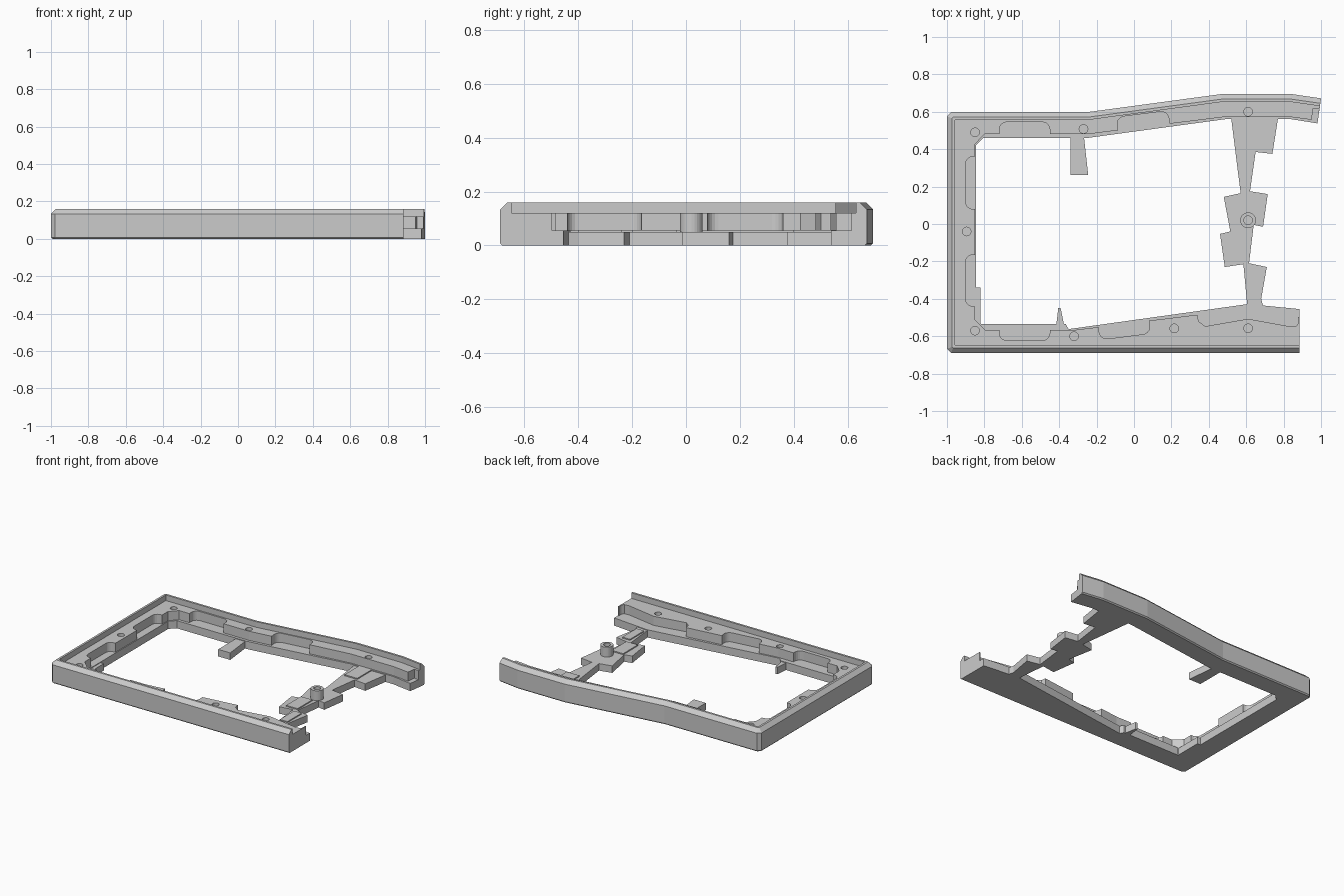
import bpy, bmesh, math
from mathutils import Vector

if "Cube" in bpy.data.objects:
    bpy.data.objects.remove(bpy.data.objects["Cube"])

grey = bpy.data.materials.new("grey plastic")
grey.diffuse_color = (0.6, 0.6, 0.6, 1)
grey.use_nodes = True
grey.node_tree.nodes["Principled BSDF"].inputs["Base Color"].default_value = grey.diffuse_color


def circle(x, y, r, n=24):
    return [(x + r * math.cos(2 * math.pi * i / n), y + r * math.sin(2 * math.pi * i / n)) for i in range(n)]


def inset(path, d):
    """Offset an open path to its left by d with mitred corners."""
    pts = [Vector(p) for p in path]
    out = []
    for i, p in enumerate(pts):
        ns = []
        for a, b in ((i - 1, i), (i, i + 1)):
            if a >= 0 and b < len(pts):
                t = (pts[b] - pts[a]).normalized()
                ns.append(Vector((-t.y, t.x)))
        m = sum(ns, Vector((0, 0))).normalized()
        out.append(tuple(p + m * d / m.dot(ns[0])))
    return out


def recess(a, b, depth, r=0.04):
    """Path from a to b that dips to the right with rounded far corners."""
    a, b = Vector(a), Vector(b)
    t = (b - a).normalized()
    n = Vector((t.y, -t.x))
    pts = [a]
    for c, start in ((a + t * r, 180), (b - t * r, 90)):
        for k in range(6):
            g = math.radians(start - 18 * k)
            pts.append(c + n * (depth - r) + (t * math.cos(g) + n * math.sin(g)) * r)
    return [tuple(p) for p in pts + [b]]


class Shell:
    """Collects walls and flat fills that share vertices."""

    def __init__(self):
        self.bm, self.cache = bmesh.new(), {}

    def vert(self, x, y, z):
        key = (round(x, 5), round(y, 5), round(z, 5))
        if key not in self.cache:
            self.cache[key] = self.bm.verts.new(key)
        return self.cache[key]

    def ring(self, path, z):
        return [self.vert(x, y, z) for x, y in path]

    def wall(self, lo, hi, closed=False):
        for i in range(len(lo) - (0 if closed else 1)):
            j = (i + 1) % len(lo)
            self.bm.faces.new((lo[i], lo[j], hi[j], hi[i]))

    def fill(self, *loops):
        edges = []
        for loop in loops:
            for i, v in enumerate(loop):
                w = loop[(i + 1) % len(loop)]
                edges.append(self.bm.edges.get((v, w)) or self.bm.edges.new((v, w)))
        bmesh.ops.triangle_fill(self.bm, use_beauty=True, use_dissolve=False, edges=edges, normal=(0, 0, 1))

    def finish(self, name):
        bmesh.ops.recalc_face_normals(self.bm, faces=self.bm.faces[:])
        me = bpy.data.meshes.new(name)
        self.bm.to_mesh(me)
        self.bm.free()
        me.materials.append(grey)
        bpy.context.collection.objects.link(bpy.data.objects.new(name, me))


def prism(name, pts, z0, z1):
    s = Shell()
    lo, hi = s.ring(pts, z0), s.ring(pts, z1)
    s.fill(lo)
    s.fill(hi)
    s.wall(lo, hi, True)
    s.finish(name)


# All frame paths run from the back right end round the left to the front right end
outer = [(1.0, 0.672), (0.84, 0.695), (0.47, 0.695), (-0.25, 0.598), (-0.978, 0.598), (-1.0, 0.576),
         (-1.0, -0.668), (-0.978, -0.69), (0.885, -0.69)]
rim = inset(outer[:4] + [(-1.0, 0.598), (-1.0, -0.69), outer[-1]], 0.042)
ledge = ([(0.9917, 0.6146), (0.957, 0.618), (0.95, 0.557), (0.83, 0.573), (0.49, 0.573)]
         + recess((0.19, 0.536), (-0.085, 0.501), 0.07) + [(-0.25, 0.48)]
         + recess((-0.45, 0.48), (-0.72, 0.48), 0.065) + [(-0.80, 0.48), (-0.851, 0.425)]
         + recess((-0.851, 0.36), (-0.851, 0.08), 0.05)
         + recess((-0.851, -0.165), (-0.851, -0.44), 0.05) + [(-0.851, -0.51), (-0.795, -0.566)]
         + recess((-0.72, -0.566), (-0.45, -0.567), 0.056) + [(-0.33, -0.568)]
         + recess((-0.19, -0.551), (0.08, -0.517), 0.068)
         + [(0.34, -0.485), (0.345, -0.52), (0.38, -0.547), (0.61, -0.507), (0.83, -0.547), (0.868, -0.545),
            (0.878, -0.53), (0.878, -0.497), (0.885, -0.498)])
floor = [(0.981, 0.538), (0.83, 0.562), (0.50, 0.562), (-0.25, 0.46), (-0.805, 0.46), (-0.845, 0.42),
         (-0.845, -0.505), (-0.815, -0.535), (-0.365, -0.535), (-0.35, -0.562), (0.61, -0.428), (0.885, -0.455)]
holes = [(-0.85, 0.49), (-0.27, 0.508), (0.61, 0.60), (-0.895, -0.04), (-0.85, -0.57), (-0.32, -0.60),
         (0.215, -0.558), (0.61, -0.558)]

# Frame: chamfered outside, then floor, ledge and rim steps inside
s = Shell()
out = [s.ring(inset(outer, d), z) for z, d in ((0, 0.008), (0.008, 0), (0.133, 0), (0.16, 0.027))]
rim_top, rim_low = s.ring(rim, 0.16), s.ring(rim, 0.12)
ledge_top, ledge_low = s.ring(ledge, 0.12), s.ring(ledge, 0.055)
floor_top, floor_low = s.ring(floor, 0.055), s.ring(floor, 0)
tops = [s.ring(circle(x, y, 0.023), 0.12) for x, y in holes]
s.fill(out[0] + floor_low[::-1])
s.fill(floor_top + ledge_low[::-1])
s.fill(ledge_top + rim_low[::-1], *tops)
s.fill(rim_top + out[3][::-1])
chain = out + [rim_top, rim_low, ledge_top, ledge_low, floor_top, floor_low]
for k in (0, 1, 2, 4, 6, 8):
    s.wall(chain[k], chain[k + 1])
for end in (0, -1):
    s.bm.faces.new([c[end] for c in chain])
# Blind screw holes
for (x, y), top in zip(holes, tops):
    low = s.ring(circle(x, y, 0.023), 0.06)
    s.wall(low, top, True)
    s.fill(low)
s.finish("frame")

# Cross bar joining the two rails
prism("cross_bar", [
    (0.77, 0.565), (0.74, 0.375), (0.65, 0.385), (0.62, 0.175), (0.715, 0.16), (0.69, -0.015), (0.64, -0.005),
    (0.615, -0.21), (0.71, -0.23), (0.68, -0.40), (0.69, -0.437), (0.605, -0.43), (0.585, -0.215), (0.485, -0.23),
    (0.46, -0.053), (0.515, -0.04), (0.48, 0.145), (0.57, 0.165), (0.52, 0.565)], 0, 0.05)

# Raised pads on the cross bar
for x0, x1, y0, y1 in [(0.56, 0.66, 0.40, 0.562), (0.52, 0.61, -0.20, -0.035), (0.61, 0.67, -0.40, -0.24)]:
    prism("bar_pad", [(x0, y0), (x1, y0), (x1, y1), (x0, y1)], 0.05, 0.058)

# Hollow screw boss
s = Shell()
o, i = circle(0.61, 0.02, 0.042), circle(0.61, 0.02, 0.023)
o_low, o_top, i_top, i_low = s.ring(o, 0.05), s.ring(o, 0.12), s.ring(i, 0.12), s.ring(i, 0.055)
for lo, hi in ((o_low, o_top), (o_top, i_top), (i_top, i_low)):
    s.wall(lo, hi, True)
s.fill(i_low)
s.fill(o_low)
s.finish("screw_boss")

# Small tabs on the inner edges
prism("back_tab", [(-0.34, 0.461), (-0.34, 0.262), (-0.245, 0.262), (-0.267, 0.461)], 0, 0.05)
prism("front_tab", [(-0.415, -0.536), (-0.405, -0.45), (-0.392, -0.45), (-0.375, -0.536)], 0, 0.05)
prism("left_tab", [(-0.846, -0.34), (-0.82, -0.34), (-0.82, -0.531), (-0.846, -0.505)], 0, 0.05)
